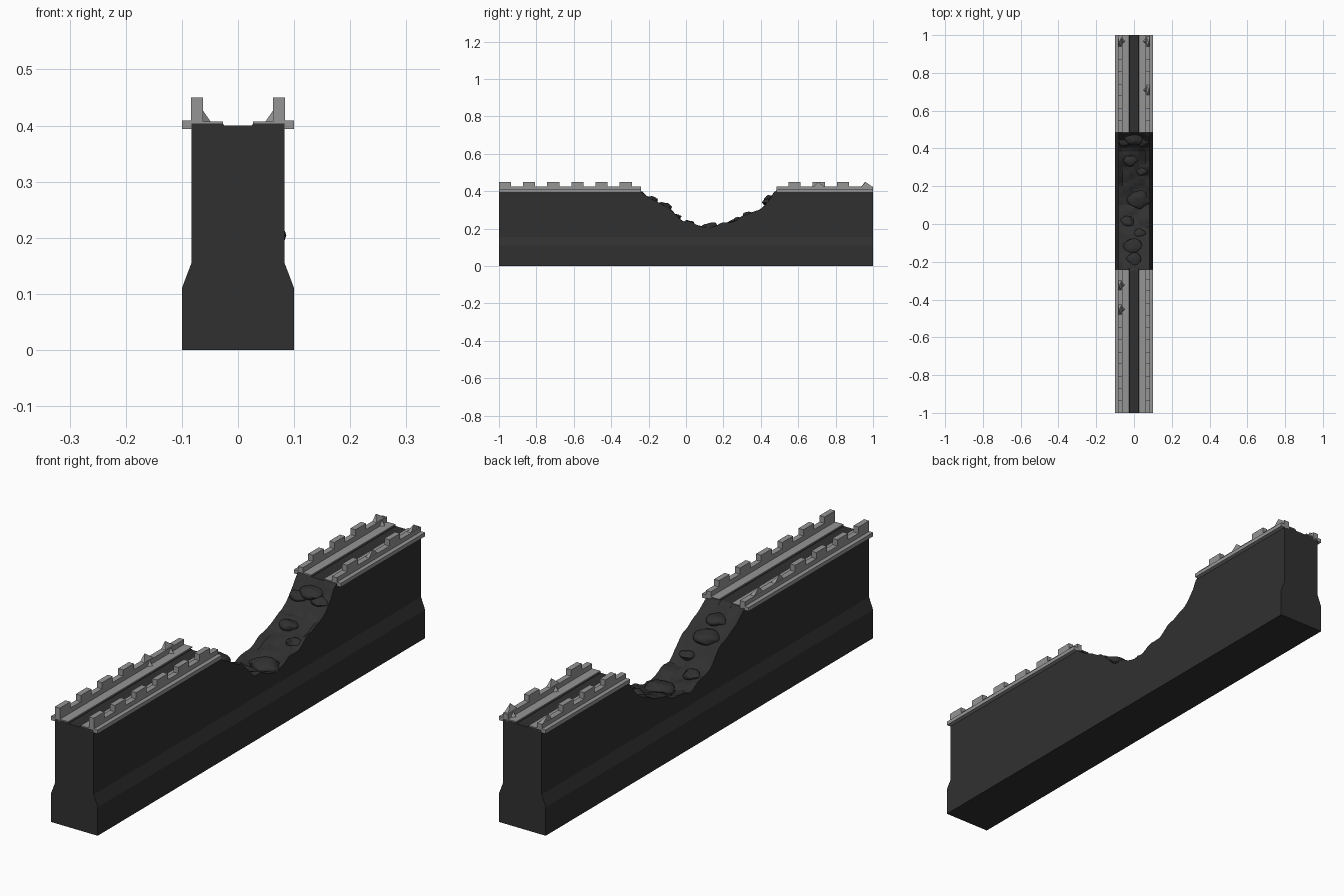
import bpy, bmesh, math, random
from mathutils import Vector, noise

random.seed(4)
if "Cube" in bpy.data.objects:
    bpy.data.objects.remove(bpy.data.objects["Cube"])


def material(name, value):
    m = bpy.data.materials.new(name)
    m.use_nodes = True
    colour = (value, value, value, 1)
    m.diffuse_color = colour
    bsdf = m.node_tree.nodes["Principled BSDF"]
    bsdf.inputs["Base Color"].default_value = colour
    bsdf.inputs["Roughness"].default_value = 0.9
    return m


dark = material("dark stone", 0.03)
grey = material("grey stone", 0.3)


def finish(name, bm, mat):
    bmesh.ops.recalc_face_normals(bm, faces=bm.faces)
    mesh = bpy.data.meshes.new(name)
    bm.to_mesh(mesh)
    bm.free()
    mesh.materials.append(mat)
    obj = bpy.data.objects.new(name, mesh)
    bpy.context.collection.objects.link(obj)
    return obj


def add_box(bm, x0, x1, y0, y1, z0, z1):
    verts = bmesh.ops.create_cube(bm, size=1)["verts"]
    for v in verts:
        v.co = Vector(((x0, x1)[v.co.x > 0], (y0, y1)[v.co.y > 0], (z0, z1)[v.co.z > 0]))
    return verts


# Breach outline along the wall: (y, height)
BREACH = [(-0.25, 0.405), (-0.21, 0.365), (-0.10, 0.305), (-0.02, 0.235), (0.10, 0.20),
          (0.18, 0.212), (0.26, 0.237), (0.39, 0.29), (0.45, 0.35), (0.485, 0.405)]
START, END = BREACH[0][0], BREACH[-1][0]
HALF, WALL = 0.1, 0.083


def breach_height(y):
    for (a, za), (b, zb) in zip(BREACH, BREACH[1:]):
        if a <= y <= b:
            return za + (zb - za) * (y - a) / (b - a)
    return 0.4


# Wall body: battered base, straight sides, hollowed breach in the middle
TOP_X = [WALL, 0.06, 0.027, 0.025, 0, -0.025, -0.027, -0.06, -WALL]


def wall_ring(y, broken):
    pts = [(-WALL, 0.155), (-HALF, 0.11), (-HALF, 0), (HALF, 0), (HALF, 0.11), (WALL, 0.155)]
    for x in TOP_X:
        if broken:
            z = breach_height(y) + 0.016 * noise.noise(Vector((x * 25, y * 18, 2)))
            z += 0.008 * (abs(x) / WALL) ** 2
        else:
            z = 0.404 if abs(x) > 0.026 else 0.4
        pts.append((x, z))
    return [Vector((x, y, z)) for x, z in pts]


STEPS = 44
stations = [(-1, False), (START, False)]
stations += [(START + (END - START) * i / STEPS, True) for i in range(1, STEPS)]
stations += [(END, False), (1, False)]
bm = bmesh.new()
rings = [[bm.verts.new(p) for p in wall_ring(*s)] for s in stations]
for a, b in zip(rings, rings[1:]):
    for i in range(len(a)):
        j = (i + 1) % len(a)
        bm.faces.new((a[i], a[j], b[j], b[i]))
bm.faces.new(rings[0])
bm.faces.new(rings[-1])
finish("wall_body", bm, dark)

# Boulders lying in the breach: x, y, radius
BOULDERS = [(0.0, 0.455, 0.045), (-0.045, 0.44, 0.035), (0.045, 0.44, 0.035), (-0.02, 0.34, 0.038),
            (0.025, 0.13, 0.055), (-0.035, 0.01, 0.035), (-0.01, -0.12, 0.05), (0.0, -0.19, 0.04),
            (0.045, 0.28, 0.03), (0.03, -0.05, 0.03)]
bm = bmesh.new()
for x, y, r in BOULDERS:
    rock = bmesh.ops.create_icosphere(bm, subdivisions=3, radius=1)["verts"]
    offset = Vector((x, y, r)) * 30
    for v in rock:
        p = v.co * (1 + 0.3 * noise.noise(v.co * 1.3 + offset))
        v.co = Vector((x + p.x * r, y + p.y * r * 0.85, breach_height(y) + p.z * r * 0.5))
rubble = finish("breach_rubble", bm, dark)
bpy.context.view_layer.objects.active = rubble
rubble.select_set(True)
bpy.ops.object.shade_smooth_by_angle(angle=math.radians(40))

# Parapets, cornices and walkway paving on both sides of both wall lengths
PITCH, WIDTH = 0.129, 0.065
SECTIONS = {"front": (-1, START + 0.01, range(0, 6)), "back": (END, 1, range(12, 16))}
BROKEN = {(1, 13), (1, 15), (-1, 4), (-1, 5), (-1, 15)}

for place, (y0, y1, merlons) in SECTIONS.items():
    for side, label in ((1, "left"), (-1, "right")):
        def strip(name, inner, outer, z0, z1):
            b = bmesh.new()
            add_box(b, *sorted((side * inner, side * outer)), y0, y1, z0, z1)
            finish(f"{place}_{label}_{name}", b, grey)

        strip("cornice", WALL - 0.01, HALF, 0.394, 0.409)
        strip("paving", 0.027, 0.065, 0.404, 0.407)
        strip("parapet", 0.062, WALL + 0.0005, 0.396, 0.426)

        bm = bmesh.new()
        for i in merlons:
            y = -1 + PITCH * i
            xs = sorted((side * 0.062, side * (WALL + 0.0005)))
            box = add_box(bm, *xs, y, min(y + WIDTH, 1), 0.42, 0.45)
            if (side, i) in BROKEN:
                # Shattered merlon: top collapses to an off-centre peak
                peak = Vector((side * 0.08, y + random.uniform(0.02, 0.05), 0.45))
                top = [v for v in box if v.co.z > 0.44]
                bmesh.ops.pointmerge(bm, verts=top, merge_co=peak)
                # Fallen shard against the inner face
                shard = bmesh.ops.create_cone(bm, cap_ends=True, segments=4, radius1=0.014,
                                              radius2=0, depth=0.02)["verts"]
                for v in shard:
                    v.co += Vector((side * 0.062, y + WIDTH / 2, 0.416))
        finish(f"{place}_{label}_merlons", bm, grey)
